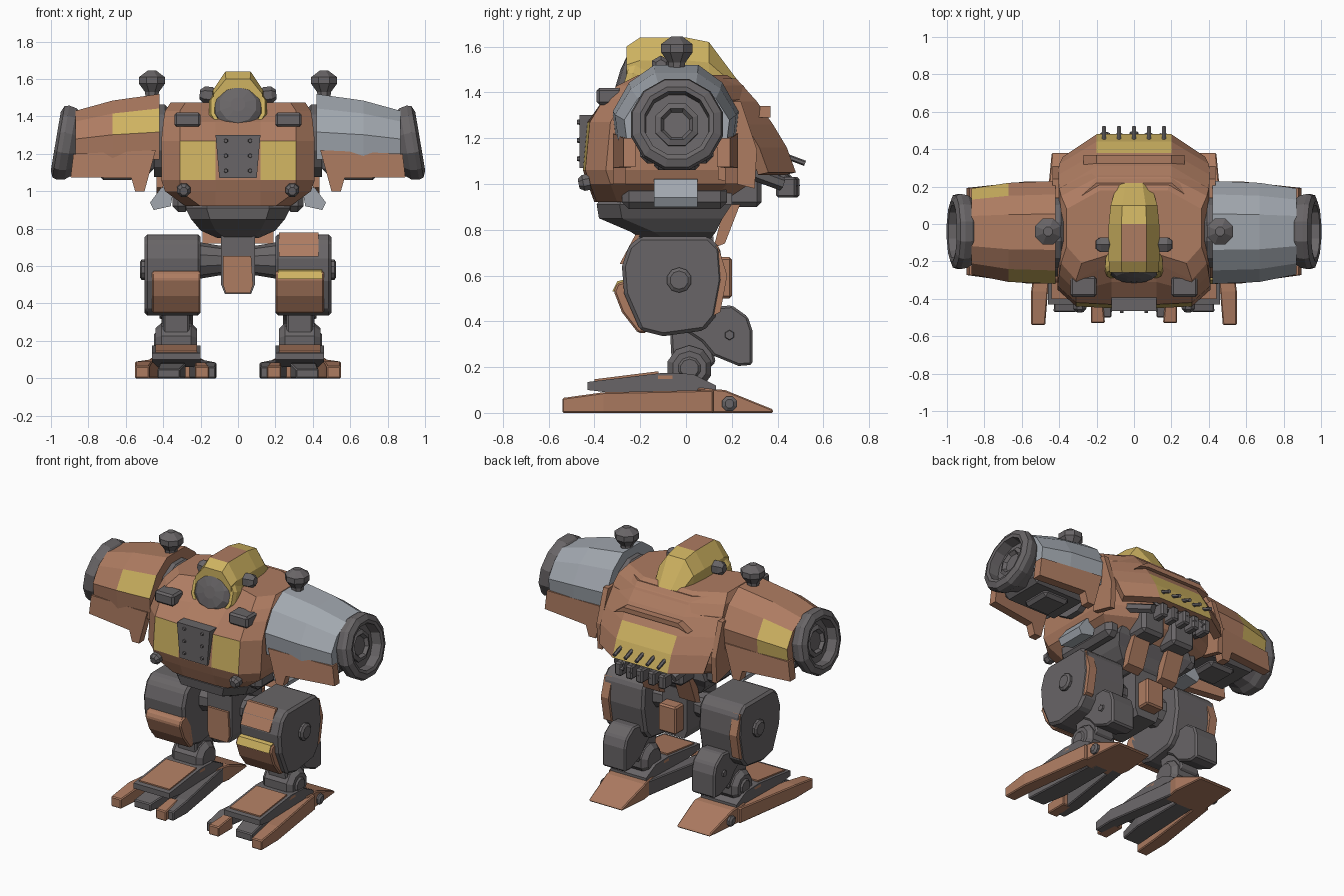
import bpy, bmesh, math, random
from mathutils import Vector

if "Cube" in bpy.data.objects:
    bpy.data.objects.remove(bpy.data.objects["Cube"])

random.seed(4)
COL = {"copper": (0.42, 0.20, 0.12, 1), "yellow": (0.62, 0.45, 0.12, 1),
       "steel": (0.36, 0.39, 0.43, 1), "dark": (0.14, 0.13, 0.135, 1)}
MAT = {}
for k, c in COL.items():
    MAT[k] = bpy.data.materials.new(k)
    MAT[k].diffuse_color = c


def loft(name, rings, mat="dark", both=False, bevel=0):
    """Skin through rings of equal point count, capped; both=True mirrors in x."""
    bm = bmesh.new()
    rows = [[bm.verts.new(p) for p in r] for r in rings]
    n = len(rows[0])
    for a, b in zip(rows, rows[1:]):
        for i in range(n):
            bm.faces.new((a[i], a[(i + 1) % n], b[(i + 1) % n], b[i]))
    bm.faces.new(rows[0])
    bm.faces.new(rows[-1])
    bmesh.ops.recalc_face_normals(bm, faces=bm.faces)
    me = bpy.data.meshes.new(name)
    bm.to_mesh(me)
    bm.free()
    ob = bpy.data.objects.new(name, me)
    bpy.context.collection.objects.link(ob)
    me.materials.append(MAT[mat])
    if bevel:
        m = ob.modifiers.new("bevel", "BEVEL")
        m.width, m.segments = bevel, 1
    if both:
        ob.modifiers.new("mirror", "MIRROR")
    return ob


def paint(ob, mat, test):
    ob.data.materials.append(MAT[mat])
    for f in ob.data.polygons:
        if test(f.center):
            f.material_index = len(ob.data.materials) - 1


def side(name, yz, x0, x1, mat="dark", both=True, bevel=0):
    """Prism of a side-view outline."""
    return loft(name, [[(x, y, z) for y, z in yz] for x in (x0, x1)], mat, both, bevel)


def front(name, xz, y0, y1, mat="dark", both=True, bevel=0):
    """Prism of a front-view outline."""
    return loft(name, [[(x, y, z) for x, z in xz] for y in (y0, y1)], mat, both, bevel)


def box(name, x0, x1, y0, y1, z0, z1, mat="dark", both=True, bevel=0):
    return side(name, [(y0, z0), (y1, z0), (y1, z1), (y0, z1)], x0, x1, mat, both, bevel)


def lathe(name, c, d, prof, mat="dark", both=True, n=10):
    """Turned part about direction d through c; prof is (radius, offset)."""
    q, c = Vector(d).to_track_quat('Z', 'Y'), Vector(c)
    ang = [math.tau * (i + .5) / n for i in range(n)]
    return loft(name, [[c + q @ Vector((r * math.cos(a), r * math.sin(a), t)) for a in ang]
                       for r, t in prof], mat, both)


def strut(name, a, b, r, both=False, n=6):
    d = Vector(b) - Vector(a)
    return lathe(name, a, d, [(r, 0), (r, d.length)], "dark", both, n)


# Torso shell, notched at the top front for the visor
def torso_ring(z, hw, y0, y1, notch=0):
    h = [(.12, y0 + notch), (min(.31, hw - .08), y0 + .01), (hw, y0 + .1), (hw, y1 - .1), (hw * .5, y1)]
    return [(x, y, z) for x, y in h] + [(-x, y, z) for x, y in reversed(h)]


torso = loft("torso", [torso_ring(*r) for r in (
    (.92, .28, -.40, .2), (1.0, .39, -.43, .28), (1.06, .41, -.45, .30), (1.27, .41, -.43, .30),
    (1.37, .40, -.37, .29, .06), (1.43, .39, -.31, .25, .1), (1.475, .36, -.22, .18, .06))], "copper")
paint(torso, "yellow", lambda c: .12 < abs(c.x) < .3 and c.y < -.4 and 1.1 < c.z < 1.2)
front("chest_panel", [(-.1, 1.07), (.1, 1.07), (.12, 1.30), (-.12, 1.30)], -.465, -.36, "dark", False)
for z in (1.11, 1.19, 1.27):
    lathe("panel_rivet", (.065, -.46, z), (0, -1, 0), [(.013, 0), (.01, .015)], n=6)
box("chest_vent", .2, .34, -.39, -.28, 1.345, 1.42, bevel=.012)
lathe("chest_lamp", (.29, -.42, 1.01), (0, -1, -.2), [(.038, 0), (.038, .03), (.022, .05)], n=8)
side("back_side_plate", [(.14, 1.02), (.30, .98), (.31, 1.15), (.24, 1.36), (.14, 1.36)], .40, .435, "copper")


# Back cape: a bent sheet, open underneath
def cape_ring(z, y, hw):
    h = [(-hw, y - .12), (-.2, y), (.2, y), (hw, y - .12)]
    return [(x, y, z) for x, y in h] + [(x * .94, y - .045, z - .01) for x, y in reversed(h)]


cape = loft("back_cape", [cape_ring(*r) for r in (
    (1.46, .22, .34), (1.36, .31, .40), (1.26, .38, .41), (1.16, .44, .40), (1.05, .48, .38))], "copper")
paint(cape, "yellow", lambda c: abs(c.x) < .05 and c.y > .4 and c.z > 1.08)
front("cape_edge", [(-.2, 1.34), (.2, 1.34), (.27, 1.29), (.2, 1.31), (-.2, 1.31), (-.27, 1.29)],
      .28, .37, "copper", False)

# Rear machinery under the cape
for x in (-.16, -.08, 0, .08, .16):
    y = .49 + random.uniform(-.02, .02)
    strut("rear_strut", (x, .28, 1.2), (x * .9, y, .98), .018)
    box("rear_nozzle", x - .025, x + .025, y - .08, y + .01, .94, 1.03, both=False, bevel=.01)
    strut("rear_spike", (x, .44, 1.12), (x, .52, 1.09), .012)
box("rear_block", .03, .2, .15, .33, .90, 1.08, bevel=.02)
strut("rear_pipe", (.27, .2, 1.08), (.2, .42, 1.0), .03, True)
side("tail_plate", [(.12, .72), (.17, .74), (.24, .92), (.24, 1.0), (.18, .95)], .07, .19, "copper")


# Head hood, visor and ear pods
def hood_ring(y, hw, top, mid):
    h = [(hw, 1.36), (hw, mid), (hw * .5, top)]
    return [(x, y, z) for x, z in h] + [(-x, y, z) for x, z in reversed(h)]


hood = loft("head_hood", [hood_ring(*r) for r in (
    (-.26, .13, 1.60, 1.52), (-.2, .135, 1.64, 1.54), (.0, .135, 1.64, 1.54),
    (.1, .125, 1.62, 1.53), (.25, .08, 1.42, 1.40))], "yellow")
paint(hood, "copper", lambda c: abs(c.x) < .02 and c.z > 1.6 and -.15 < c.y < .03)
lathe("visor_collar", (0, -.215, 1.435), (0, -1, .3),
      [(.155, -.04), (.16, .03), (.15, .055), (.13, .055), (.13, .03)], "yellow", False, 12)
lathe("visor", (0, -.215, 1.44), (0, -1, .3), [(.13, 0), (.13, .05), (.10, .075), (.04, .085)], "dark", False, 10)
lathe("ear_pod", (.12, -.11, 1.51), (1, 0, .1), [(.03, 0), (.045, .02), (.045, .06), (.025, .085)], n=6)


# Arms: armoured barrels pointing sideways
def arm_ring(x, y0, y1, z0, z1):
    w, h = y1 - y0, z1 - z0
    return [(x, y0 + w * u, z0 + h * v) for u, v in (
        (.03, 0), (0, .42), (.13, .78), (.33, 1), (.68, 1), (.87, .78), (1, .42), (.97, 0))]


for s, nm, shell in ((1, "right", "steel"), (-1, "left", "copper")):
    rings = [arm_ring(s * x, *r) for x, *r in (
        (.42, -.32, .23, 1.17, 1.52), (.67, -.31, .22, 1.17, 1.485), (.87, -.27, .19, 1.17, 1.43))]
    arm = loft(nm + "_arm_shell", rings, shell)
    if s < 0:
        paint(arm, "yellow", lambda c: -.6 < c.x < -.5 and c.y < -.2 and c.z > 1.25)
        paint(arm, "yellow", lambda c: c.x < -.7 and c.y > .15)
    for y0, y1 in ((-.318, -.265), (.17, .228)):
        loft(nm + "_arm_skirt", [[(s * x, y + (.045 if y0 < 0 else -.035) * (x > .8), z) for x, z in (
            (.44, 1.22), (.88, 1.20), (.895, 1.075), (.57, 1.07), (.55, 1.0), (.5, 1.0))]
            for y in (y0, y1)], "copper")
lathe("shoulder_joint", (.36, -.04, 1.27), (1, 0, 0), [(.17, 0), (.2, .03), (.2, .09)], n=12)
box("arm_core", .45, .86, -.2, .12, 1.09, 1.2, bevel=.03)
box("arm_underside_block", .55, .74, -.14, .06, 1.06, 1.12, bevel=.02)
front("armpit_block", [(.34, 1.03), (.41, 1.02), (.47, .94), (.45, .90), (.36, .92)], -.14, .05, "steel")
tilt = Vector((1, 0, .17))
lathe("muzzle", (.935, -.04, 1.26), tilt, [(.15, -.12), (.175, -.07), (.2, -.04), (.208, 0), (.2, .025),
      (.165, .04), (.145, .035), (.14, -.03)], n=12)
lathe("muzzle_core", (.92, -.04, 1.26), tilt, [(.1, -.04), (.1, .0), (.075, .01), (.06, -.01)], n=8)
lathe("shoulder_dome", (.46, -.04, 1.48), (0, 0, 1),
      [(.035, 0), (.04, .05), (.075, .095), (.075, .13), (.025, .165)], n=8)


# Waist and pelvis
def waist_ring(z, w, y0, y1):
    return [(-w, y0 + .1, z), (-w * .6, y0, z), (w * .6, y0, z), (w, y0 + .1, z), (w, y1, z), (-w, y1, z)]


loft("waist", [waist_ring(*r) for r in ((.75, .11, -.18, .1), (.79, .2, -.24, .13), (.85, .25, -.38, .16),
                                        (.91, .28, -.39, .2), (.96, .26, -.36, .2))])
box("waist_side_block", .25, .35, -.28, .18, .89, 1.0, bevel=.03)
front("pelvis", [(-.09, .77), (.09, .77), (.09, .5), (.07, .45), (-.07, .45), (-.09, .5)], -.19, .12, "dark", False)
front("pelvis_plate", [(-.08, .655), (.07, .655), (.08, .5), (.065, .455), (-.065, .455), (-.08, .5)],
      -.205, -.18, "copper", False)
box("pelvis_rear_box", -.065, .065, .1, .2, .5, .68, "copper", False, .01)
lathe("hip_axle", (-.22, -.03, .63), (1, 0, 0), [(.1, 0), (.08, .12), (.08, .32), (.1, .44)], "dark", False, 10)

# Thighs and knees
side("thigh", [(-.2, .77), (.1, .77), (.15, .72), (.16, .58), (.13, .42), (.08, .36), (-.1, .335),
               (-.2, .36), (-.27, .52), (-.28, .64), (-.25, .73)], .2, .5, bevel=.015)
lathe("hip_cap", (.49, -.03, .58), (1, 0, 0), [(.055, 0), (.055, .025), (.04, .035)], n=10)
side("knee_plate", [(-.25, .58), (-.30, .565), (-.315, .53), (-.28, .44), (-.21, .35), (-.17, .35), (-.2, .5)],
     .2, .46, "copper", bevel=.008)
side("right_knee_stripe", [(-.24, .59), (-.30, .575), (-.322, .53), (-.24, .53)], .215, .45, "yellow", False)
side("right_thigh_plate", [(-.2, .78), (-.22, .78), (-.29, .65), (-.26, .65)], .22, .43, "copper", False)
side("thigh_rear_strip", [(.09, .72), (.14, .73), (.18, .6), (.15, .44), (.11, .42), (.13, .58)], .44, .495, "copper")

# Shins and ankles
side("shin", [(-.02, .37), (.1, .46), (.2, .47), (.27, .42), (.29, .36), (.29, .21), (.23, .205), (.12, .25),
              (.07, .31)], .24, .41, bevel=.01)
lathe("shin_bolt", (.40, .19, .34), (1, 0, 0), [(.025, 0), (.02, .02)], n=6)
side("ankle_strut", [(-.07, .36), (.1, .36), (.13, .22), (.06, .16), (-.06, .18)], .26, .40, bevel=.01)
lathe("ankle_joint", (.22, .015, .195), (1, 0, 0), [(.07, 0), (.1, .03), (.1, .19), (.075, .22), (.05, .22), (.04, .23)], n=10)
box("ankle_cuff", .2, .46, -.13, -.05, .14, .172, "copper", bevel=.008)

# Feet: instep plate, three toes and a sloping heel
side("instep", [(-.43, .10), (-.43, .135), (-.1, .175), (.03, .17), (.13, .12), (.13, .06), (-.1, .06)], .2, .46)
side("instep_cover", [(-.4, .135), (-.4, .147), (-.12, .182), (-.12, .165)], .22, .44, "copper")


def toe(name, mat, sections):
    loft(name, [[(x0, y, 0), (x1, y, 0), (x1, y, z), (x0, y, z)] for y, x0, x1, z in sections], mat, True, .006)


toe("outer_toe", "copper", [(-.54, .475, .55, .065), (-.36, .46, .55, .09), (.12, .40, .48, .10)])
toe("inner_toe", "dark", [(-.50, .12, .19, .06), (-.36, .115, .2, .085), (.12, .19, .27, .10)])
toe("inner_toe_tip", "copper", [(-.53, .155, .23, .065), (-.38, .17, .23, .085)])
toe("middle_toe", "dark", [(-.47, .31, .43, .05), (-.3, .28, .42, .08), (.1, .28, .4, .09)])
toe("heel", "copper", [(.05, .2, .47, .11), (.17, .18, .46, .10), (.38, .2, .44, .015)])
lathe("heel_pin", (.43, .19, .04), (1, 0, 0), [(.035, 0), (.035, .04), (.02, .05)], n=8)

for m in bpy.data.materials:
    if m.users and not m.is_grease_pencil:
        m.use_nodes = True
        m.node_tree.nodes["Principled BSDF"].inputs["Base Color"].default_value = m.diffuse_color
